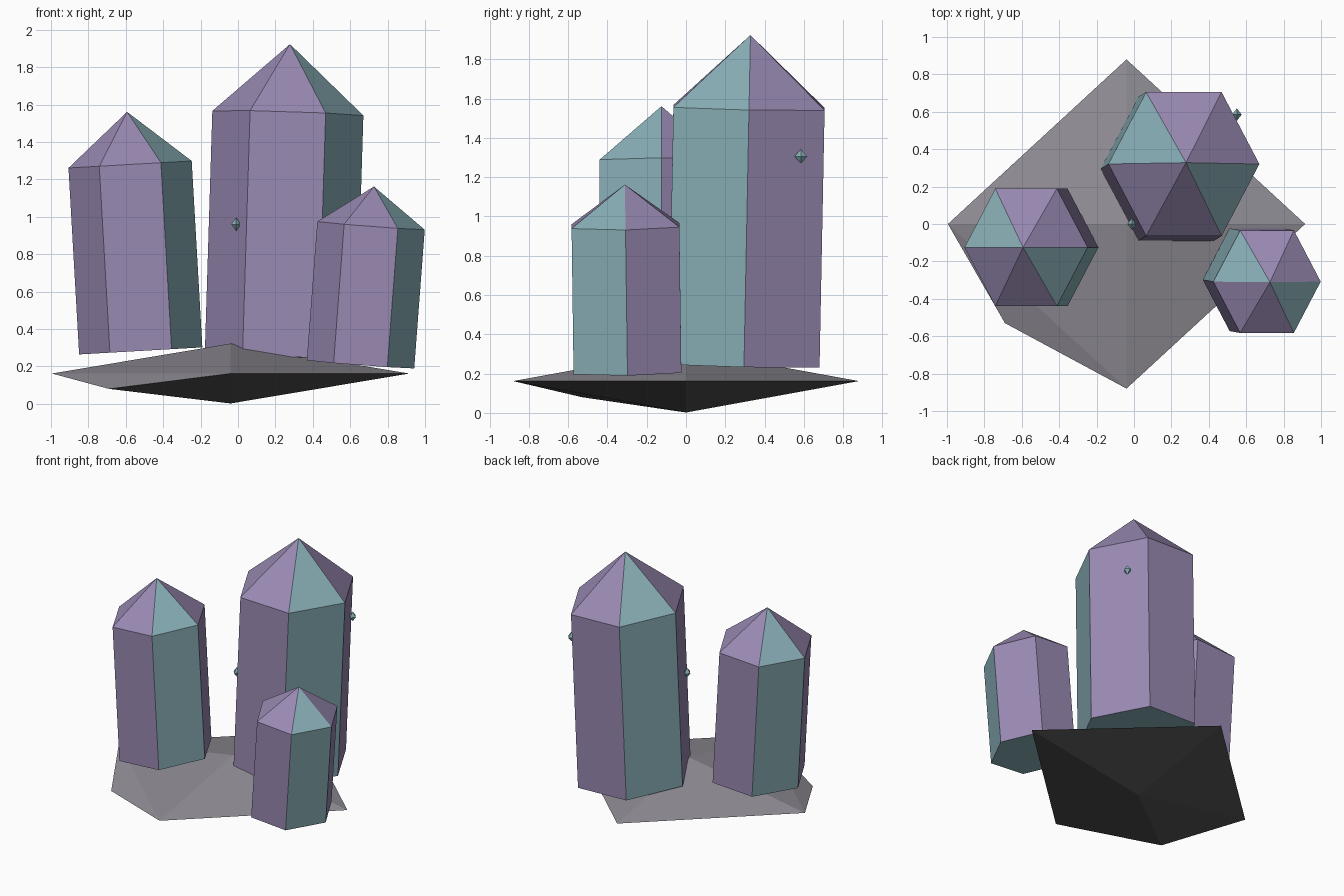
import bpy, bmesh
from math import cos, sin, radians
from mathutils import Vector

default = bpy.data.objects.get("Cube")
if default:
    bpy.data.objects.remove(default, do_unlink=True)


def make_material(name, srgb):
    linear = [((c + 0.055) / 1.055) ** 2.4 for c in srgb]
    mat = bpy.data.materials.new(name)
    mat.use_nodes = True
    mat.diffuse_color = (*linear, 1)
    bsdf = next(n for n in mat.node_tree.nodes if n.type == "BSDF_PRINCIPLED")
    bsdf.inputs["Base Color"].default_value = (*linear, 1)
    bsdf.inputs["Roughness"].default_value = 0.8
    return mat


purple = make_material("crystal_purple", (0.60, 0.54, 0.70))
teal = make_material("crystal_teal", (0.54, 0.69, 0.72))
grey = make_material("rock_grey", (0.56, 0.55, 0.58))
dark = make_material("rock_dark", (0.33, 0.33, 0.335))


def add_object(name, bm, materials):
    bmesh.ops.recalc_face_normals(bm, faces=bm.faces[:])
    mesh = bpy.data.meshes.new(name)
    bm.to_mesh(mesh)
    bm.free()
    for mat in materials:
        mesh.materials.append(mat)
    obj = bpy.data.objects.new(name, mesh)
    bpy.context.collection.objects.link(obj)
    return obj


def hull(name, points, materials):
    """Faceted solid around points; the second material goes on the underside."""
    bm = bmesh.new()
    for p in points:
        bm.verts.new(p)
    bmesh.ops.convex_hull(bm, input=bm.verts[:])
    bmesh.ops.recalc_face_normals(bm, faces=bm.faces[:])
    for f in bm.faces:
        f.normal_update()
        f.material_index = int(len(materials) > 1 and f.normal.z < 0)
    return add_object(name, bm, materials)


def octahedron(centre, size):
    c = Vector(centre)
    for axis in range(3):
        for sign in (-1, 1):
            p = c.copy()
            p[axis] += sign * size[axis]
            yield p


def crystal(name, foot, tip, radius):
    """Leaning six-sided prism with a pointed cap and two teal columns."""
    foot, tip = Vector(foot), Vector(tip)
    axis = tip - foot
    turn = Vector((0, 0, 1)).rotation_difference(axis)
    bm = bmesh.new()

    def ring(height):
        corners = []
        for i in range(6):
            a = radians(60 * i)
            p = Vector((radius * cos(a), radius * 1.1 * sin(a), height))
            corners.append(bm.verts.new(foot + turn @ p))
        return corners

    low, high = ring(0), ring(axis.length * 0.78)
    point = bm.verts.new(tip)
    for i in range(6):
        j = (i + 1) % 6
        side = bm.faces.new((low[i], low[j], high[j], high[i]))
        cap = bm.faces.new((high[i], high[j], point))
        side.material_index = cap.material_index = int(i % 3 == 2)
    bm.faces.new(low[::-1]).material_index = 1
    return add_object(name, bm, [purple, teal])


# Rock slab with one sagging corner
slab = list(octahedron((-0.04, 0, 0.162), (0.955, 0.88, 0.16)))
hull("rock_base", slab + [Vector((-0.69, -0.53, 0.08))], [grey, dark])

# Crystals
crystal("tall_crystal", (0.226, 0.295, 0.245), (0.278, 0.328, 1.923), 0.404)
crystal("middle_crystal", (-0.52, -0.125, 0.283), (-0.593, -0.125, 1.561), 0.33)
crystal("small_crystal", (0.655, -0.298, 0.211), (0.727, -0.311, 1.162), 0.288)

# Floating shards
for name, centre in (("front_shard", (-0.01, 0, 0.96)),
                     ("back_shard", (0.55, 0.585, 1.306))):
    hull(name, octahedron(centre, (0.026, 0.033, 0.036)), [teal])
